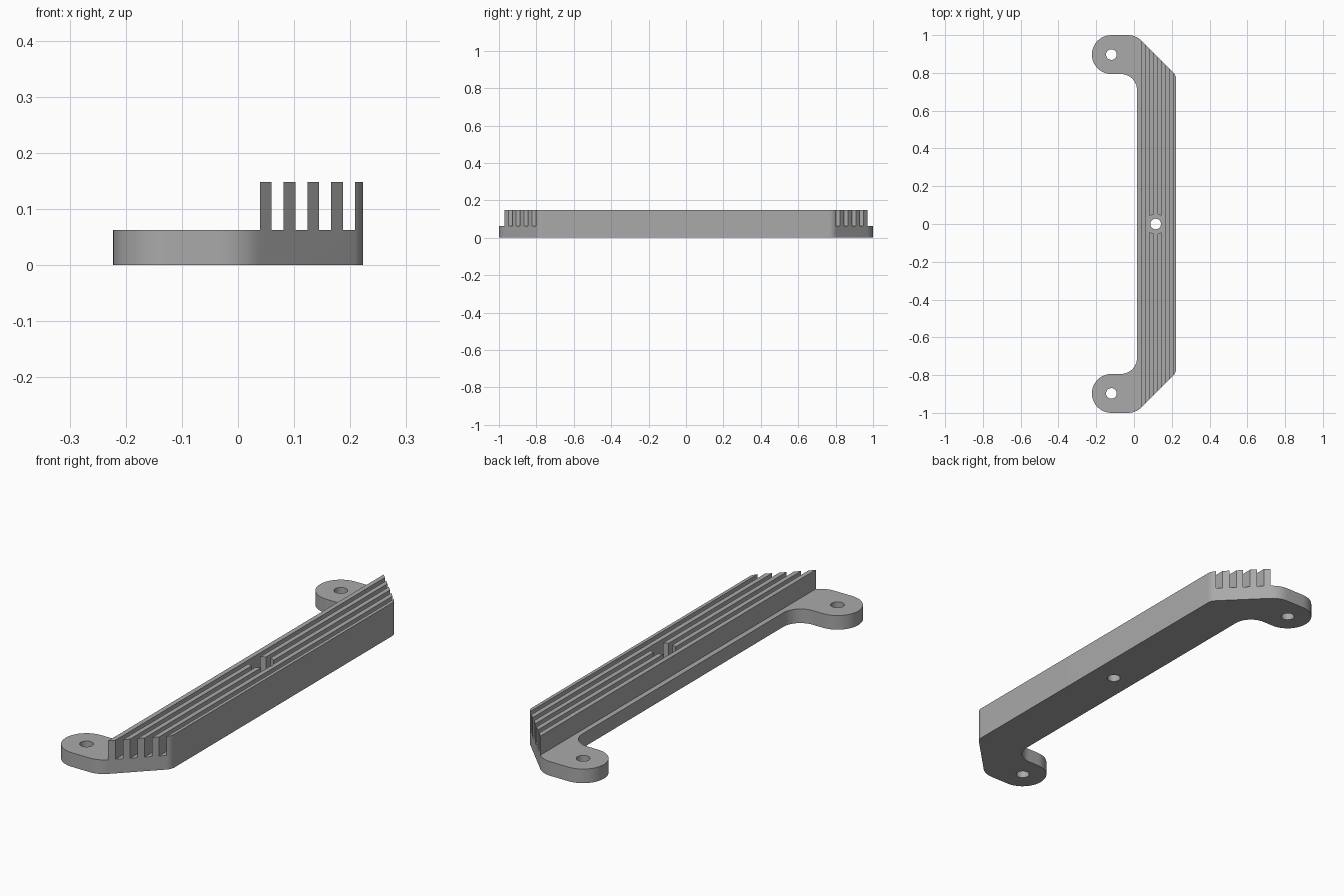
import bpy
import bmesh
import math
from mathutils import Vector

if "Cube" in bpy.data.objects:
    bpy.data.objects.remove(bpy.data.objects["Cube"], do_unlink=True)

BASE_TOP, FIN_TOP = 0.063, 0.148
TAB_X, TAB_Y, TAB_R = -0.12, 0.897, 0.103
CENTRE_X = 0.115
HOLE_R = 0.028

grey = bpy.data.materials.new("Metal grey")
grey.use_nodes = True
colour = (0.4, 0.4, 0.4, 1)
grey.diffuse_color = colour
grey.node_tree.nodes["Principled BSDF"].inputs["Base Color"].default_value = colour


def rounded(corners, steps=10):
    """Round the corners (x, y, radius) of a closed polygon."""
    points = []
    for i, (x, y, radius) in enumerate(corners):
        p = Vector((x, y))
        a = (Vector(corners[i - 1][:2]) - p).normalized()
        b = (Vector(corners[(i + 1) % len(corners)][:2]) - p).normalized()
        half = math.acos(a.dot(b)) / 2
        centre = p + (a + b).normalized() * (radius / math.sin(half))
        tangent = radius / math.tan(half)
        start = p + a * tangent - centre
        end = p + b * tangent - centre
        first = math.atan2(start.y, start.x)
        sweep = math.remainder(math.atan2(end.y, end.x) - first, math.tau)
        for k in range(steps + 1):
            angle = first + sweep * k / steps
            points.append((centre.x + radius * math.cos(angle),
                           centre.y + radius * math.sin(angle)))
    return points


def prism(name, points, z0, z1):
    """Closed solid standing on a flat outline."""
    count = len(points)
    bm = bmesh.new()
    low = [bm.verts.new((x, y, z0)) for x, y in points]
    high = [bm.verts.new((x, y, z1)) for x, y in points]
    bm.faces.new(low[::-1])
    bm.faces.new(high)
    for i in range(count):
        j = (i + 1) % count
        bm.faces.new((low[i], low[j], high[j], high[i]))
    bmesh.ops.recalc_face_normals(bm, faces=bm.faces)
    mesh = bpy.data.meshes.new(name)
    bm.to_mesh(mesh)
    bm.free()
    mesh.materials.append(grey)
    obj = bpy.data.objects.new(name, mesh)
    bpy.context.scene.collection.objects.link(obj)
    return obj


def circle(x, y, radius, sides=40):
    return [(x + radius * math.cos(math.tau * i / sides),
             y + radius * math.sin(math.tau * i / sides)) for i in range(sides)]


def rectangle(x0, x1, y=1.2):
    return [(x0, -y), (x1, -y), (x1, y), (x0, y)]


def cut(body, points, z0, z1):
    cutter = prism("cutter", points, z0, z1)
    cutter.hide_render = True
    mod = body.modifiers.new("cut", "BOOLEAN")
    mod.operation, mod.solver, mod.object = "DIFFERENCE", "EXACT", cutter
    bpy.context.view_layer.update()
    bpy.ops.object.modifier_apply(modifier=mod.name)
    bpy.data.objects.remove(cutter, do_unlink=True)


# Full-height handle outline, mirrored front to back
edge, inner = 0.223, 0.016
tab_round = TAB_R - 0.0005
upper = [(edge, 0.787, 0.05), (0.01, 1, 0.1), (-edge, 1, tab_round),
         (-edge, TAB_Y - TAB_R, tab_round), (inner, TAB_Y - TAB_R, 0.085)]
lower = [(x, -y, r) for x, y, r in reversed(upper)]
bracket = prism("finned_bracket", rounded(upper + lower), 0, FIN_TOP)
bpy.ops.object.select_all(action="DESELECT")
bpy.context.view_layer.objects.active = bracket
bracket.select_set(True)

# Low tabs and ledge, then grooves between the five fins
cut(bracket, rectangle(-0.5, 0.039), BASE_TOP, 0.3)
for i in range(4):
    start = 0.06 + i * 0.0423
    cut(bracket, rectangle(start, start + 0.0213), BASE_TOP, 0.3)

# Clearance pocket and the three screw holes
cut(bracket, circle(CENTRE_X, 0, 0.053), BASE_TOP, 0.3)
for x, y in ((CENTRE_X, 0), (TAB_X, TAB_Y), (TAB_X, -TAB_Y)):
    cut(bracket, circle(x, y, HOLE_R), -0.1, 0.3)

bpy.ops.object.shade_smooth_by_angle(angle=math.radians(30))
